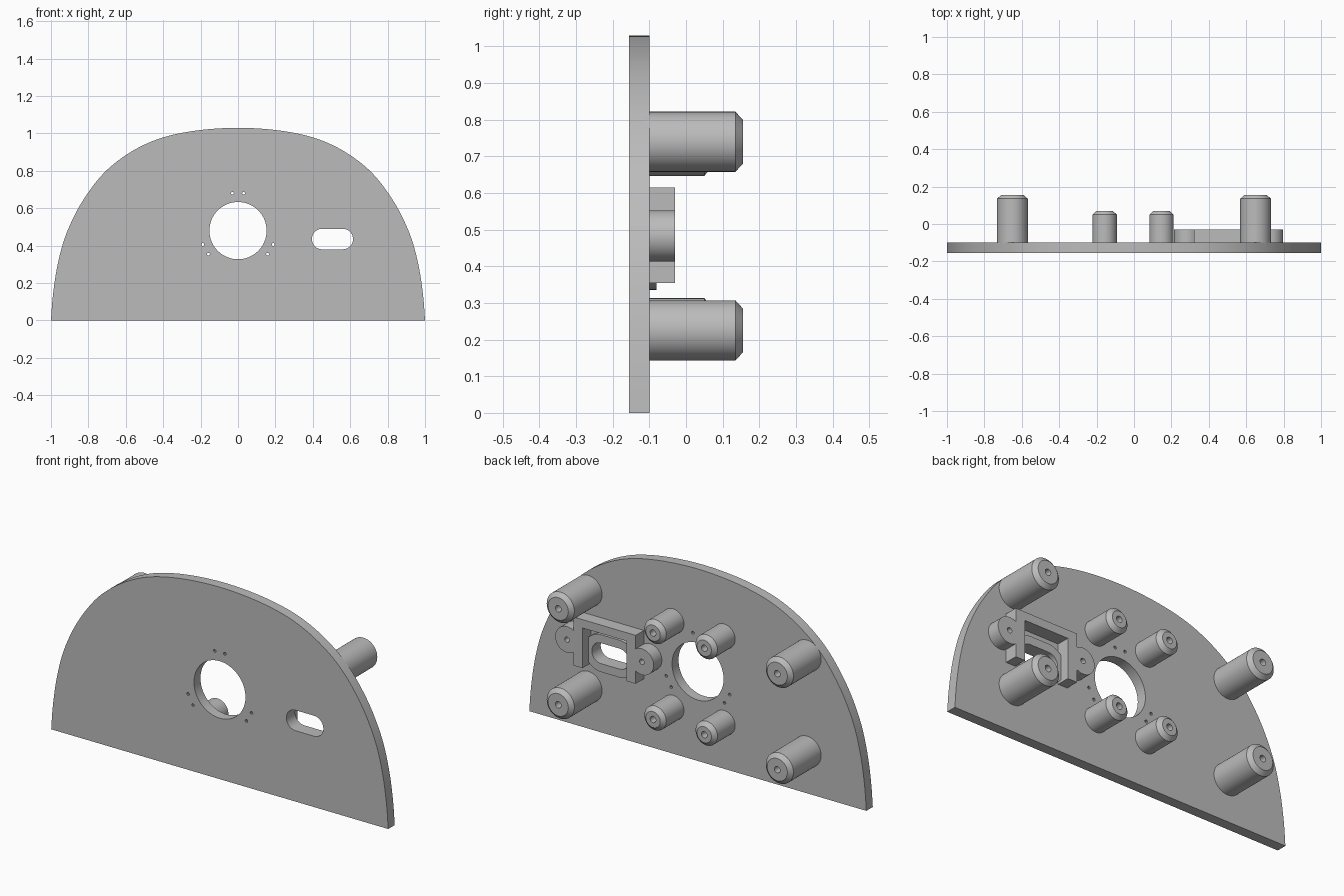
import bpy, bmesh
from math import sin, cos, pi, radians, sqrt, atan2
from mathutils import Vector
from mathutils.geometry import interpolate_bezier

if "Cube" in bpy.data.objects:
    bpy.data.objects.remove(bpy.data.objects["Cube"], do_unlink=True)

grey = bpy.data.materials.new("grey plastic")
grey.use_nodes = True
grey.diffuse_color = (0.5, 0.5, 0.5, 1)
grey.node_tree.nodes["Principled BSDF"].inputs["Base Color"].default_value = (0.5, 0.5, 0.5, 1)


def finish(name, bm):
    bmesh.ops.remove_doubles(bm, verts=bm.verts, dist=1e-5)
    bmesh.ops.recalc_face_normals(bm, faces=bm.faces)
    mesh = bpy.data.meshes.new(name)
    bm.to_mesh(mesh)
    bm.free()
    mesh.shade_smooth()
    mesh.set_sharp_from_angle(angle=radians(30))
    mesh.materials.append(grey)
    obj = bpy.data.objects.new(name, mesh)
    bpy.context.collection.objects.link(obj)
    return obj


def arc(cx, cz, r, start, end, n):
    angles = [start + (end - start) * i / n for i in range(n + 1)]
    return [(cx + r * cos(a), cz + r * sin(a)) for a in angles]


def circle(cx, cz, r, n):
    return arc(cx, cz, r, 0, 2 * pi, n)[:-1]


def stadium(cx, cz, half, r):
    return (arc(cx + half, cz, r, -pi / 2, pi / 2, 16)
            + arc(cx - half, cz, r, pi / 2, 3 * pi / 2, 16))


def slab(name, y0, y1, loops):
    """Extrude an outline with holes (x, z loops) from y0 to y1."""
    curve = bpy.data.curves.new(name, 'CURVE')
    curve.dimensions = '2D'
    curve.fill_mode = 'BOTH'
    curve.extrude = (y1 - y0) / 2
    for loop in loops:
        spline = curve.splines.new('POLY')
        spline.points.add(len(loop) - 1)
        for p, (x, z) in zip(spline.points, loop):
            p.co = (x, z, 0, 1)
        spline.use_cyclic_u = True
    helper = bpy.data.objects.new(name + " curve", curve)
    mesh = bpy.data.meshes.new_from_object(helper)
    bm = bmesh.new()
    bm.from_mesh(mesh)
    for v in bm.verts:
        x, z, d = v.co
        v.co = (x, (y0 + y1) / 2 - d, z)
    bpy.data.objects.remove(helper)
    bpy.data.curves.remove(curve)
    bpy.data.meshes.remove(mesh)
    return finish(name, bm)


def post(name, x, z, r, tip):
    """Chamfered round post with a blind screw hole in its end."""
    profile = [(r, -0.11), (r, tip - 0.02), (r - 0.022, tip),
               (0.017, tip), (0.017, tip - 0.1), (0, tip - 0.1)]
    bm = bmesh.new()
    verts = [bm.verts.new((x + pr, y, z)) for pr, y in profile]
    edges = [bm.edges.new(pair) for pair in zip(verts, verts[1:])]
    bmesh.ops.spin(bm, geom=verts + edges, cent=(x, 0, z), axis=(0, 1, 0),
                   angle=2 * pi, steps=48, use_merge=True)
    return finish(name, bm)


# Domed plate outline: smooth curve through half the arch, then mirrored
half = [Vector(p) for p in (
    (-1, 0), (-0.99, 0.13), (-0.968, 0.28), (-0.93, 0.43), (-0.87, 0.57),
    (-0.8, 0.685), (-0.72, 0.785), (-0.62, 0.87), (-0.5, 0.94),
    (-0.37, 0.987), (-0.2, 1.018), (0, 1.03))]
arch = half + [Vector((-p.x, p.y)) for p in reversed(half[:-1])]
outline = []
for i in range(len(arch) - 1):
    a, b = arch[i], arch[i + 1]
    before = arch[max(i - 1, 0)]
    after = arch[min(i + 2, len(arch) - 1)]
    outline += [tuple(p[:2]) for p in interpolate_bezier(
        a, a + (b - before) / 6, b - (after - a) / 6, b, 5)[:-1]]
outline.append((1, 0))

# Plate openings: round window, slot, three pairs of pin holes
mid_z, slot_x, slot_z = 0.48, 0.505, 0.435
slot = stadium(slot_x, slot_z, 0.055, 0.055)
pins = []
for k in range(3):
    a = pi / 2 + k * 2 * pi / 3
    for s in (-0.03, 0.03):
        pins.append(circle(0.2 * cos(a) - s * sin(a),
                           mid_z + 0.2 * sin(a) + s * cos(a), 0.008, 10))
slab("face_plate", -0.155, -0.1, [outline, circle(0, mid_z, 0.153, 64), slot] + pins)

# Raised rim round the slot
slab("slot_rim", -0.101, -0.08, [stadium(slot_x, slot_z, 0.055, 0.1), slot])

# Bracket: arch frame open at the bottom, with a round screw ear each side
side, inner, ear, ear_r, ear_z = 0.185, 0.13, 0.222, 0.07, 0.483
low, high, bar = 0.355, 0.615, 0.57
meet = atan2(sqrt(ear_r ** 2 - (ear - side) ** 2), side - ear)
right_half = ([(inner, bar), (inner, low), (side, low)]
              + arc(ear, ear_z, ear_r, -meet, meet, 24) + [(side, high)])
bracket = ([(slot_x + x, z) for x, z in right_half]
           + [(slot_x - x, z) for x, z in reversed(right_half)])
ear_holes = [circle(slot_x + s * ear, ear_z, 0.014, 16) for s in (-1, 1)]
slab("switch_bracket", -0.101, -0.03, [bracket] + ear_holes)

# Mounting posts
for side_name, s in (("left", 1), ("right", -1)):
    for level, big_z, small_z in (("upper", 0.74, 0.712), ("lower", 0.225, 0.248)):
        post(f"{level}_{side_name}_large_post", s * 0.65, big_z, 0.082, 0.155)
        post(f"{level}_{side_name}_small_post", s * 0.152 - 0.005, small_z, 0.065, 0.07)
